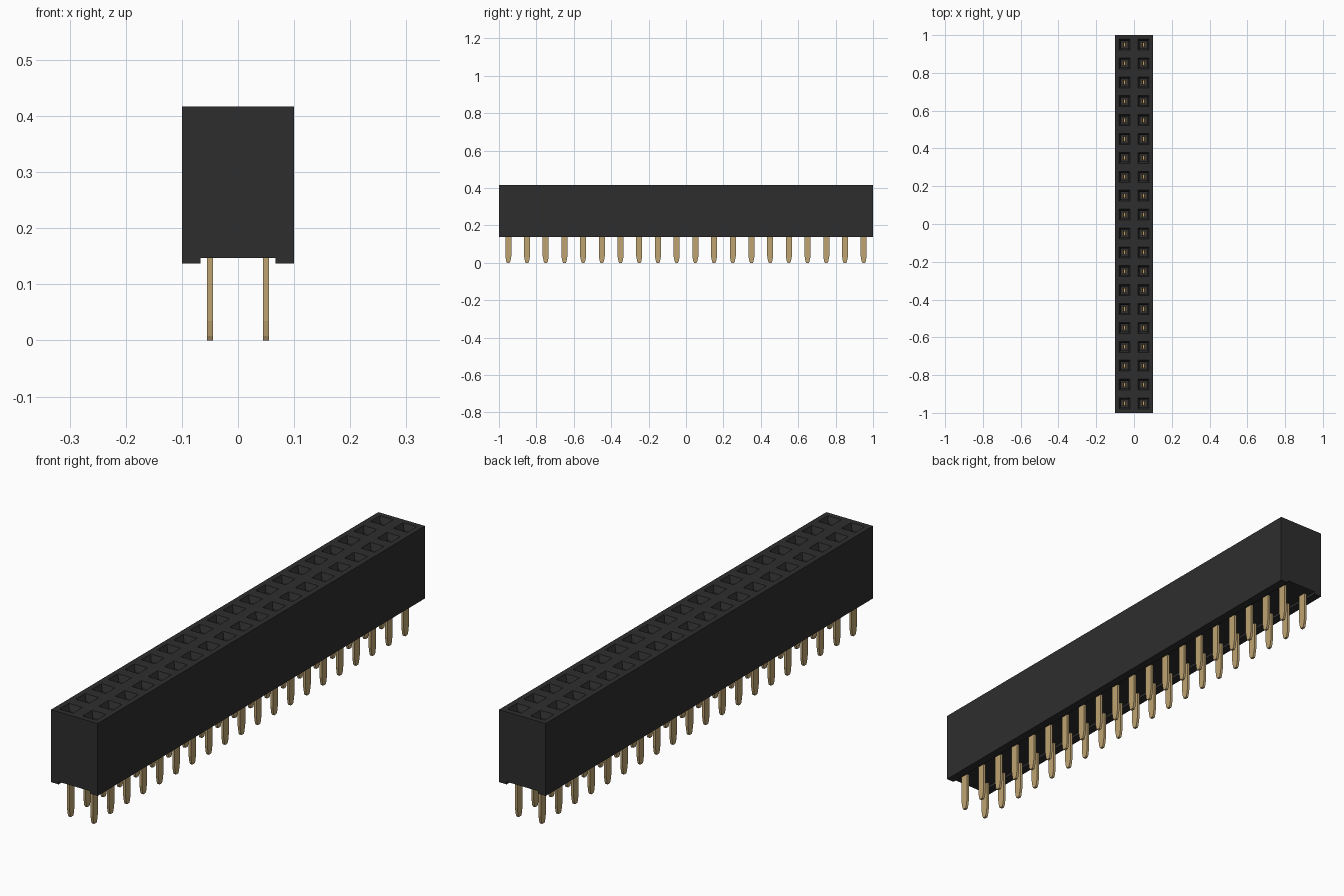
import bpy, bmesh

if "Cube" in bpy.data.objects:
    bpy.data.objects.remove(bpy.data.objects["Cube"])

ROWS, PITCH = 20, 0.1
BOTTOM, GROOVE, TOP = 0.137, 0.147, 0.417
CENTRES = [(x, (i - (ROWS - 1) / 2) * PITCH) for i in range(ROWS) for x in (-0.05, 0.05)]


def material(name, colour, metallic=0.0):
    m = bpy.data.materials.new(name)
    m.use_nodes = True
    m.diffuse_color = (*colour, 1)
    m.node_tree.nodes["Principled BSDF"].inputs["Base Color"].default_value = (*colour, 1)
    return m


def finish(bm, name, mat):
    bmesh.ops.remove_doubles(bm, verts=bm.verts, dist=1e-5)
    mesh = bpy.data.meshes.new(name)
    bm.to_mesh(mesh)
    bm.free()
    mesh.materials.append(mat)
    obj = bpy.data.objects.new(name, mesh)
    bpy.context.collection.objects.link(obj)
    return obj


def ring(bm, x, y, z, hx, hy):
    return [bm.verts.new((x + sx * hx, y + sy * hy, z))
            for sx, sy in ((-1, -1), (1, -1), (1, 1), (-1, 1))]


def loft(bm, rings, cap_start=False, cap_end=True):
    """Join four-cornered rings listed from bottom to top (or outside to inside)."""
    for a, b in zip(rings, rings[1:]):
        for i in range(4):
            j = (i + 1) % 4
            bm.faces.new((a[i], a[j], b[j], b[i]))
    if cap_start:
        bm.faces.new(rings[0][::-1])
    if cap_end:
        bm.faces.new(rings[-1])


black = material("black plastic", (0.027, 0.027, 0.027))
gold = material("gold metal", (0.52, 0.37, 0.17))

# Housing shell: channelled profile swept along y, open at the top
bm = bmesh.new()
profile = [(-0.1, TOP), (-0.1, BOTTOM), (-0.067, BOTTOM), (-0.067, GROOVE),
           (0.067, GROOVE), (0.067, BOTTOM), (0.1, BOTTOM), (0.1, TOP)]
front = [bm.verts.new((x, -1, z)) for x, z in profile]
back = [bm.verts.new((x, 1, z)) for x, z in profile]
for i in range(len(profile) - 1):
    bm.faces.new((front[i], back[i], back[i + 1], front[i + 1]))
bm.faces.new(front)
bm.faces.new(back[::-1])

# Top face with a funnelled socket in each cell
for x, y in CENTRES:
    loft(bm, [ring(bm, x, y, TOP, 0.05, 0.05),
              ring(bm, x, y, TOP, 0.029, 0.029),
              ring(bm, x, y, TOP - 0.022, 0.02, 0.02),
              ring(bm, x, y, 0.2, 0.02, 0.02)])
finish(bm, "housing", black)

# Solder pins: flat blades with tapered tips
bm = bmesh.new()
for x, y in CENTRES:
    loft(bm, [ring(bm, x, y, 0.0, 0.005, 0.007),
              ring(bm, x, y, 0.008, 0.005, 0.011),
              ring(bm, x, y, 0.035, 0.005, 0.016),
              ring(bm, x, y, GROOVE + 0.01, 0.005, 0.016)], cap_start=True)
finish(bm, "solder_pins", gold)

# Spring contacts: a pair of leaves on a base inside each socket
bm = bmesh.new()
for x, y in CENTRES:
    loft(bm, [ring(bm, x, y, 0.195, 0.014, 0.012),
              ring(bm, x, y, 0.21, 0.014, 0.012)], cap_start=True)
    for s in (-1, 1):
        loft(bm, [ring(bm, x + s * 0.011, y, 0.21, 0.003, 0.012),
                  ring(bm, x + s * 0.006, y, 0.34, 0.003, 0.012),
                  ring(bm, x + s * 0.010, y, 0.37, 0.003, 0.012)], cap_start=True)
finish(bm, "spring_contacts", gold)
